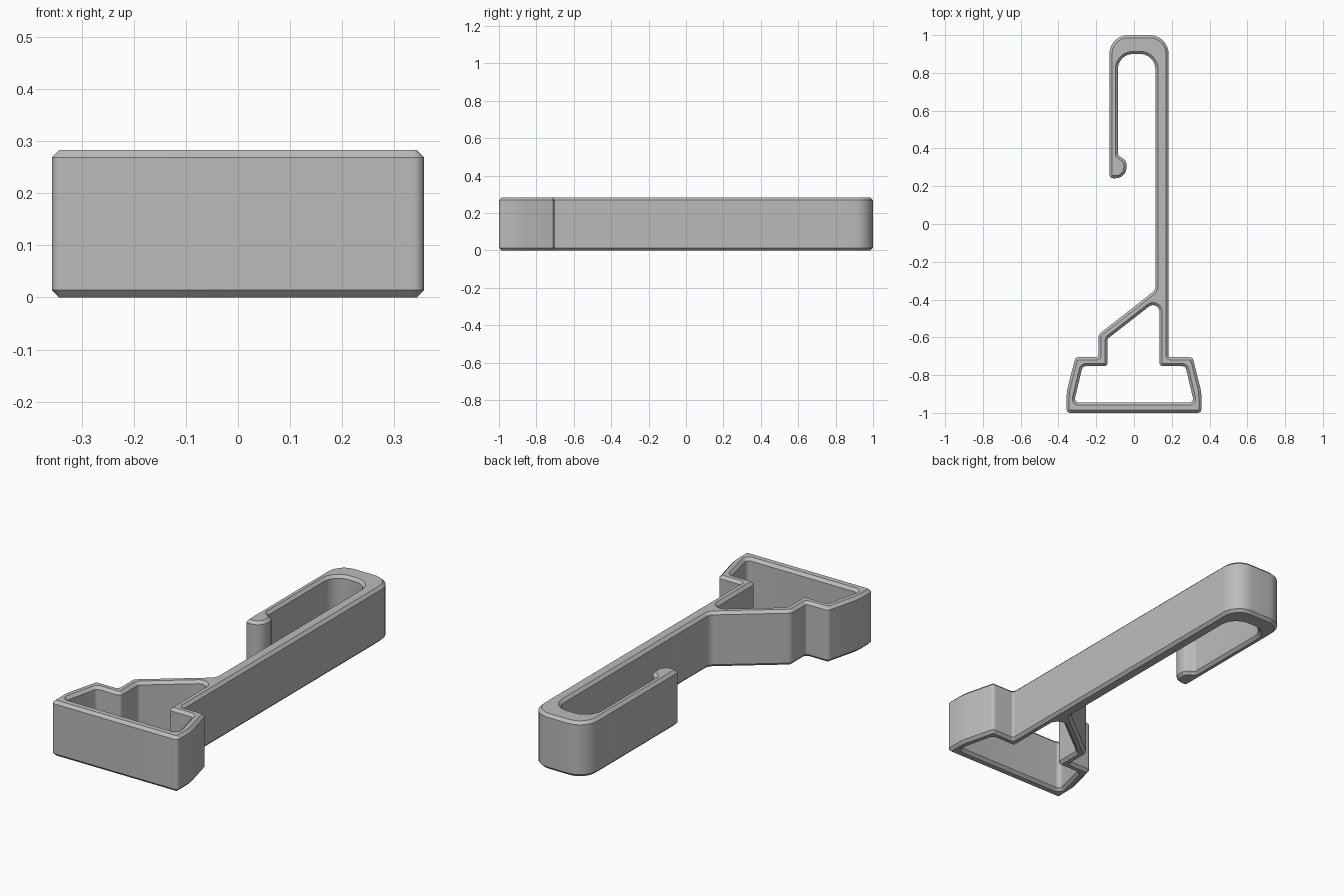
import bpy
import bmesh
import math
from mathutils import Vector

HEIGHT = 0.283
CHAMFER = 0.014

cube = bpy.data.objects.get("Cube")
if cube:
    bpy.data.objects.remove(cube, do_unlink=True)

grey = bpy.data.materials.new("plain grey")
grey.use_nodes = True
color = (0.5, 0.5, 0.5, 1)
grey.diffuse_color = color
grey.node_tree.nodes["Principled BSDF"].inputs["Base Color"].default_value = color


def rounded(corners):
    """Turn (x, y, radius) corners into a loop with arcs at the corners."""
    loop = []
    for i, (x, y, r) in enumerate(corners):
        p = Vector((x, y))
        to_prev = (Vector(corners[i - 1][:2]) - p).normalized()
        to_next = (Vector(corners[(i + 1) % len(corners)][:2]) - p).normalized()
        half = to_prev.angle(to_next) / 2
        center = p + (to_prev + to_next).normalized() * (r / math.sin(half))
        start = p + to_prev * (r / math.tan(half)) - center
        end = p + to_next * (r / math.tan(half)) - center
        sweep = math.atan2(start.cross(end), start.dot(end))
        steps = max(2, math.ceil(abs(sweep) / math.radians(11)))
        for k in range(steps + 1):
            a = sweep * k / steps
            loop.append(center + Vector((
                start.x * math.cos(a) - start.y * math.sin(a),
                start.x * math.sin(a) + start.y * math.cos(a))))
    return loop


def inset(loop, distance):
    """Move a loop towards its left side, where the solid lies."""
    moved = []
    for i, p in enumerate(loop):
        a = (p - loop[i - 1]).normalized()
        b = (loop[(i + 1) % len(loop)] - p).normalized()
        n1, n2 = Vector((-a.y, a.x)), Vector((-b.y, b.x))
        moved.append(p + (n1 + n2) * (distance / (1 + n1.dot(n2))))
    return moved


def chamfered_solid(name, loops):
    bm = bmesh.new()
    caps = {"bottom": [], "top": []}
    for loop in loops:
        small = inset(loop, CHAMFER)
        levels = [(small, 0), (loop, CHAMFER),
                  (loop, HEIGHT - CHAMFER), (small, HEIGHT)]
        rings = [[bm.verts.new((p.x, p.y, z)) for p in pts] for pts, z in levels]
        n = len(loop)
        for low, high in zip(rings, rings[1:]):
            for i in range(n):
                j = (i + 1) % n
                bm.faces.new((low[i], low[j], high[j], high[i]))
        for key, ring in (("bottom", rings[0]), ("top", rings[-1])):
            caps[key] += [bm.edges.get((ring[i - 1], ring[i])) for i in range(n)]
    for edges in caps.values():
        bmesh.ops.triangle_fill(bm, edges=edges, use_beauty=True)
    bmesh.ops.recalc_face_normals(bm, faces=bm.faces)
    mesh = bpy.data.meshes.new(name)
    bm.to_mesh(mesh)
    bm.free()
    mesh.materials.append(grey)
    obj = bpy.data.objects.new(name, mesh)
    bpy.context.collection.objects.link(obj)
    bpy.ops.object.select_all(action="DESELECT")
    obj.select_set(True)
    bpy.context.view_layer.objects.active = obj
    bpy.ops.object.shade_smooth_by_angle()
    return obj


# Outer outline, counterclockwise: foot, stem, hook with rounded tip, brace
outline = rounded([
    (-0.357, -1.0, 0.02), (0.357, -1.0, 0.02), (0.357, -0.89, 0.2),
    (0.31, -0.705, 0.02), (0.183, -0.705, 0.01),
    (0.183, 1.0, 0.1), (-0.13, 1.0, 0.1), (-0.13, 0.242, 0.02),
    (-0.04, 0.242, 0.057), (-0.04, 0.335, 0.04), (-0.085, 0.365, 0.02),
    (-0.085, 0.9, 0.08), (0.113, 0.9, 0.08),
    (0.113, -0.35, 0.04), (-0.188, -0.585, 0.03),
    (-0.188, -0.705, 0.01), (-0.31, -0.705, 0.02), (-0.357, -0.89, 0.2),
])

# Opening inside the foot and brace, clockwise
opening = rounded([
    (-0.318, -0.945, 0.02), (-0.272, -0.753, 0.02), (-0.14, -0.753, 0.02),
    (-0.14, -0.608, 0.02), (0.135, -0.393, 0.035), (0.135, -0.753, 0.02),
    (0.272, -0.753, 0.02), (0.318, -0.945, 0.02),
])

chamfered_solid("hook_clip", [outline, opening])
